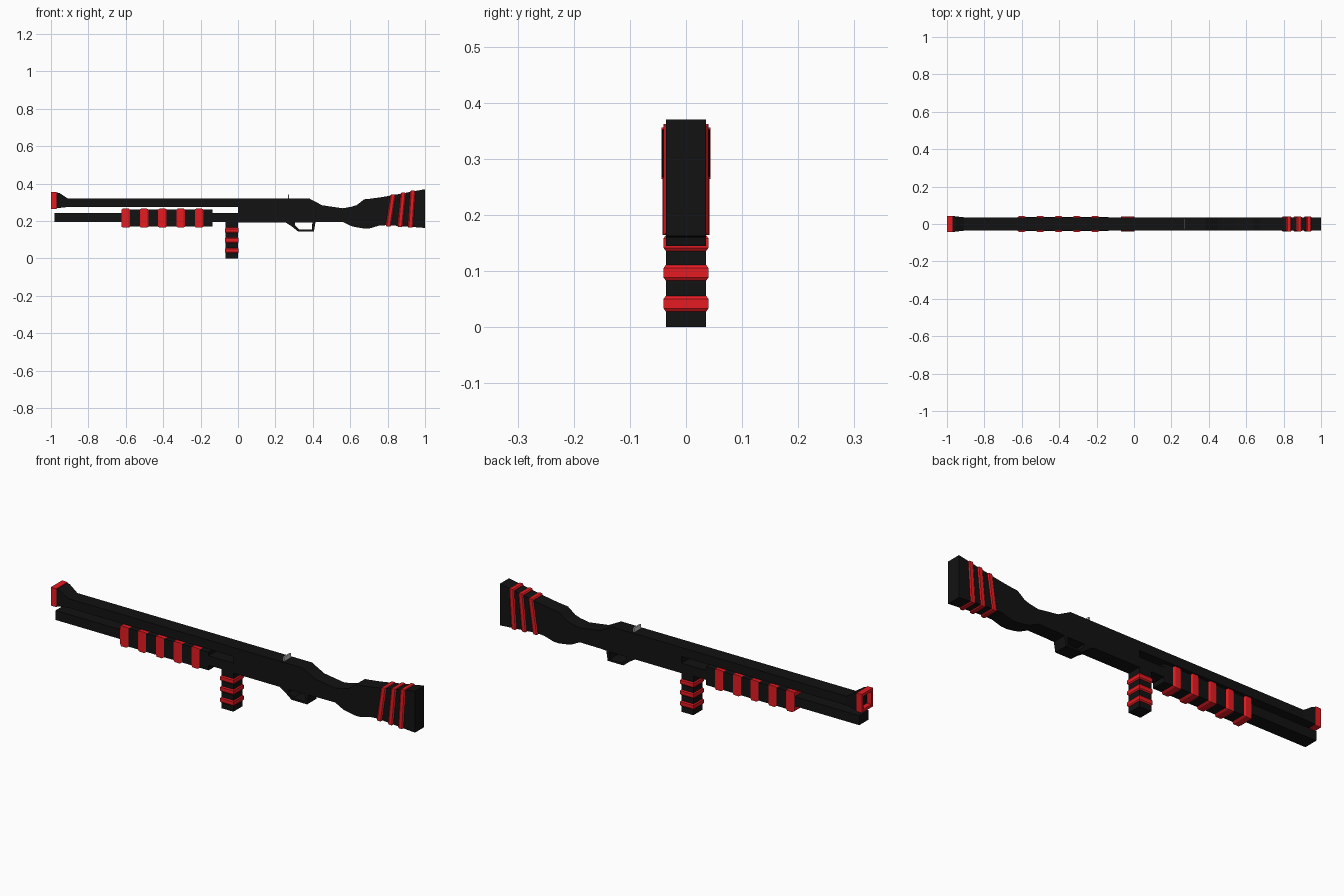
import bpy, bmesh

if "Cube" in bpy.data.objects:
    bpy.data.objects.remove(bpy.data.objects["Cube"])

def material(name, rgb):
    m = bpy.data.materials.new(name)
    m.diffuse_color = (*rgb, 1)
    m.use_nodes = True
    m.node_tree.nodes["Principled BSDF"].inputs["Base Color"].default_value = m.diffuse_color
    return m

BLACK = material("black", (0.006, 0.006, 0.006))
RED = material("red", (0.78, 0.011, 0.016))
W = 0.036  # half width of the body

def loft(name, sections, mat=None):
    """Skin of rectangles, each given as (lower xz, upper xz, half width)."""
    bm = bmesh.new()
    rings = []
    for (x0, z0), (x1, z1), h in sections:
        pts = ((x0, -h, z0), (x0, h, z0), (x1, h, z1), (x1, -h, z1))
        rings.append([bm.verts.new(p) for p in pts])
    for a, b in zip(rings, rings[1:]):
        for i in range(4):
            j = (i + 1) % 4
            bm.faces.new((a[i], a[j], b[j], b[i]))
    bm.faces.new(rings[0])
    bm.faces.new(rings[-1])
    bmesh.ops.recalc_face_normals(bm, faces=bm.faces)
    me = bpy.data.meshes.new(name)
    bm.to_mesh(me)
    bm.free()
    ob = bpy.data.objects.new(name, me)
    bpy.context.collection.objects.link(ob)
    if mat:
        me.materials.append(mat)
    return ob

def box(name, x0, x1, z0, z1, h=W, mat=BLACK):
    return loft(name, [((x0, z0), (x0, z1), h), ((x1, z0), (x1, z1), h)], mat)

def band(name, low, high, half, dx=0, dz=0, h=W, out=0.006):
    """Chamfered red wrap around the line low-high, with thickness along dx/dz."""
    ex, ez = (0, out) if dx else (out, 0)
    secs = []
    for t, e in ((-1, 0), (-0.6, 1), (0.6, 1), (1, 0)):
        ox, oz = t * half * dx, t * half * dz
        secs.append(((low[0] + ox - e * ex, low[1] + oz - e * ez),
                     (high[0] + ox + e * ex, high[1] + oz + e * ez), h + e * out))
    return loft(name, secs, RED)

# barrel and flared muzzle
box("barrel", -0.93, 0.0, 0.275, 0.32)
loft("muzzle_flare", [((-0.97, 0.268), (-0.97, 0.352), 0.043),
                      ((-0.955, 0.27), (-0.955, 0.35), 0.041),
                      ((-0.91, 0.275), (-0.91, 0.32), W)], BLACK)
# red muzzle ring with an open centre
loft("muzzle_ring", [((-0.97, z0), (-0.97, z1), h) if x is None else ((x, z0), (x, z1), h)
                     for x, z0, z1, h in ((None, 0.264, 0.356, 0.044),
                                          (-1.0, 0.264, 0.356, 0.044),
                                          (-1.0, 0.278, 0.342, 0.030),
                                          (-0.972, 0.278, 0.342, 0.030))], RED)
box("muzzle_bore", -0.975, -0.96, 0.278, 0.342, 0.030)

# magazine tube
box("magazine_tube", -0.98, 0.01, 0.195, 0.242)

# sliding pump with red bands
box("pump", -0.615, -0.136, 0.17, 0.261, 0.037)
for i in range(5):
    x = -0.6 + 0.098 * i
    band(f"pump_band_{i + 1}", (x, 0.17), (x, 0.261), 0.024, dx=1)

# vertical foregrip with red bands
box("foregrip", -0.066, 0.0, 0.0, 0.2)
for i, z in enumerate((0.042, 0.097, 0.15)):
    band(f"foregrip_band_{i + 1}", (-0.066, z), (0.0, z), 0.014, dz=1, out=0.004)

# receiver and stock, one continuous outline
outline = ((0.0, 0.192, 0.32), (0.382, 0.192, 0.32), (0.45, 0.195, 0.284),
           (0.56, 0.196, 0.268), (0.605, 0.173, 0.276), (0.635, 0.166, 0.285),
           (0.675, 0.16, 0.316), (0.705, 0.161, 0.319), (0.757, 0.176, 0.326),
           (0.80, 0.178, 0.333), (1.0, 0.163, 0.37))
loft("receiver_and_stock", [((x, a), (x, b), W) for x, a, b in outline], BLACK)

# slanted stock bands
for i, (xb, xt, zb, zt) in enumerate(((0.804, 0.829, 0.174, 0.338),
                                      (0.866, 0.884, 0.171, 0.348),
                                      (0.922, 0.935, 0.168, 0.358))):
    band(f"stock_band_{i + 1}", (xb, zb), (xt, zt), 0.014, dx=1, out=0.004)

# trigger guard loop
loft("trigger_guard", [((0.25, 0.195), (0.305, 0.195), W),
                       ((0.285, 0.173), (0.305, 0.178), W),
                       ((0.32, 0.145), (0.328, 0.155), W),
                       ((0.406, 0.145), (0.395, 0.155), W),
                       ((0.415, 0.198), (0.398, 0.198), W)], BLACK)

# rear sight
box("rear_sight", 0.266, 0.274, 0.315, 0.341, 0.026, None)
